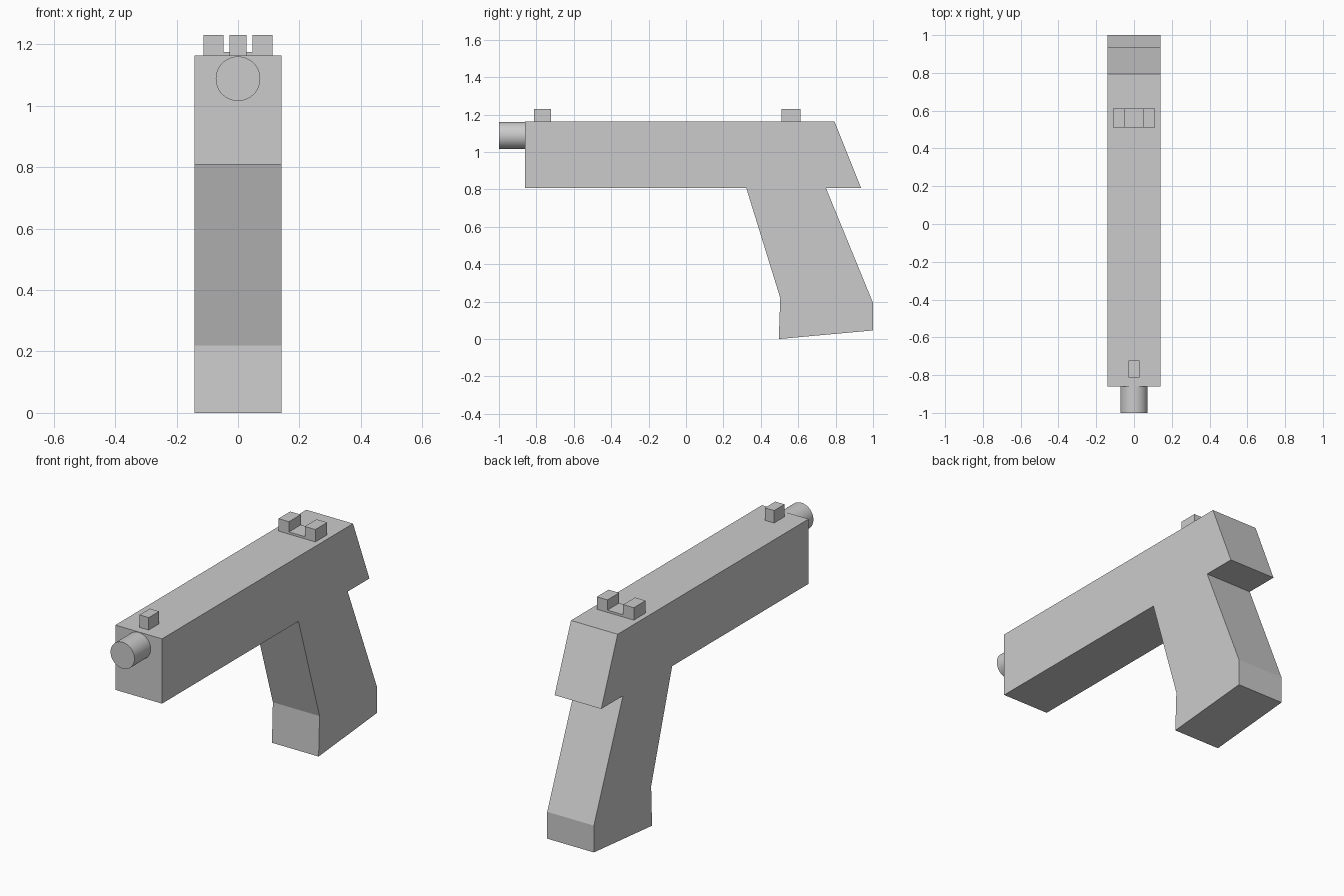
import bpy, bmesh, math

if "Cube" in bpy.data.objects:
    bpy.data.objects.remove(bpy.data.objects["Cube"])

def extrude_profile(name, points, to_3d, start, end):
    """Extrude a 2D outline between two depths; to_3d maps (a, b, depth) to xyz."""
    bm = bmesh.new()
    face = bm.faces.new([bm.verts.new(to_3d(a, b, start)) for a, b in points])
    moved = bmesh.ops.extrude_face_region(bm, geom=[face], use_keep_orig=True)["geom"]
    a, b = points[0]
    p, q = to_3d(a, b, start), to_3d(a, b, end)
    offset = [q[i] - p[i] for i in range(3)]
    bmesh.ops.translate(bm, vec=offset,
                        verts=[v for v in moved if isinstance(v, bmesh.types.BMVert)])
    bmesh.ops.recalc_face_normals(bm, faces=bm.faces)
    mesh = bpy.data.meshes.new(name)
    bm.to_mesh(mesh)
    bm.free()
    obj = bpy.data.objects.new(name, mesh)
    bpy.context.collection.objects.link(obj)
    return obj

def side(y, z, x):
    return (x, y, z)

def front(x, z, y):
    return (x, y, z)

TOP = 1.163

# Slide and raked grip as one side outline
extrude_profile("body", [
    (-0.86, TOP), (-0.86, 0.808), (0.322, 0.808), (0.504, 0.219), (0.496, 0.0),
    (1.0, 0.046), (1.0, 0.193), (0.748, 0.808), (0.936, 0.808), (0.794, TOP)],
    side, -0.1415, 0.1415)

# Front sight post
extrude_profile("front_sight", [
    (-0.028, TOP), (0.028, TOP), (0.028, 1.231), (-0.028, 1.231)],
    front, -0.813, -0.723)

# Notched rear sight, mirrored half outline
half = [(0.112, TOP), (0.112, 1.231), (0.048, 1.231), (0.048, 1.175)]
extrude_profile("rear_sight", half + [(-x, z) for x, z in reversed(half)],
                front, 0.51, 0.612)

# Barrel protruding from the front
bpy.ops.mesh.primitive_cylinder_add(vertices=48, radius=0.0725, depth=0.14,
                                    location=(0, -0.93, 1.088),
                                    rotation=(math.pi / 2, 0, 0))
bpy.context.object.name = "barrel"
bpy.ops.object.shade_smooth_by_angle(angle=math.radians(30))
